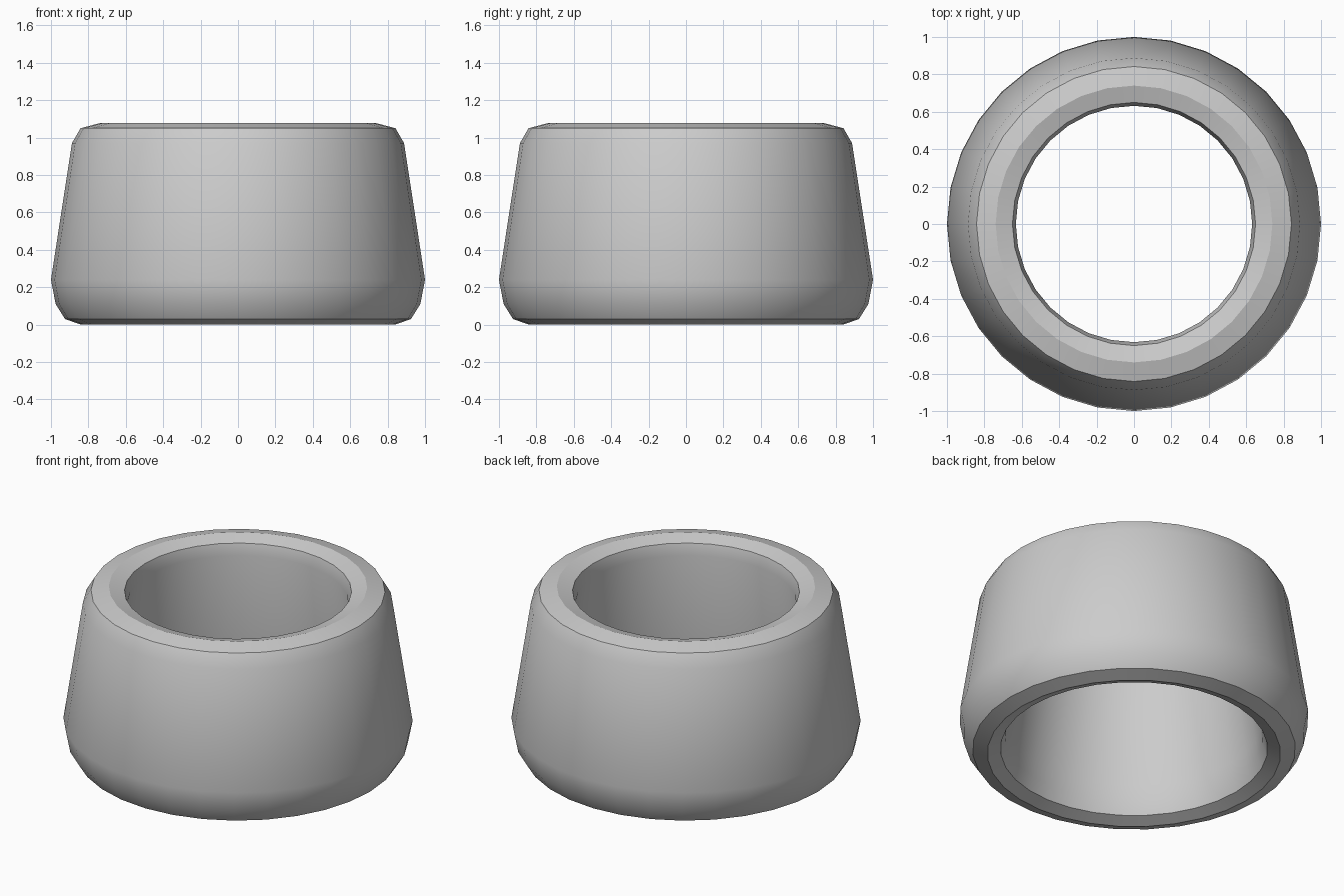
import bpy, bmesh, math

if "Cube" in bpy.data.objects:
    bpy.data.objects.remove(bpy.data.objects["Cube"])

SIDES = 32
# Closed (radius, z) cross-section: outer wall up, over the rim, inner wall down
PROFILE = [
    (0.84, 0.0), (0.925, 0.03), (0.975, 0.11), (1.0, 0.24),
    (0.888, 0.97), (0.842, 1.05), (0.74, 1.077),
    (0.65, 1.05), (0.632, 0.98), (0.73, 0.21), (0.738, 0.11), (0.765, 0.03),
]

# Tapered ring made by revolving the cross-section
bm = bmesh.new()
rings = []
for i in range(SIDES):
    a = 2 * math.pi * i / SIDES
    rings.append([bm.verts.new((r * math.cos(a), r * math.sin(a), z)) for r, z in PROFILE])
n = len(PROFILE)
for i in range(SIDES):
    a, b = rings[i], rings[(i + 1) % SIDES]
    for j in range(n):
        k = (j + 1) % n
        bm.faces.new((a[j], b[j], b[k], a[k]))
bmesh.ops.recalc_face_normals(bm, faces=bm.faces)

mesh = bpy.data.meshes.new("tapered_ring")
bm.to_mesh(mesh)
bm.free()
ring = bpy.data.objects.new("tapered_ring", mesh)
bpy.context.collection.objects.link(ring)

# Smooth walls, crisp rim edges
bpy.context.view_layer.objects.active = ring
ring.select_set(True)
bpy.ops.object.shade_smooth_by_angle(angle=math.radians(30))
